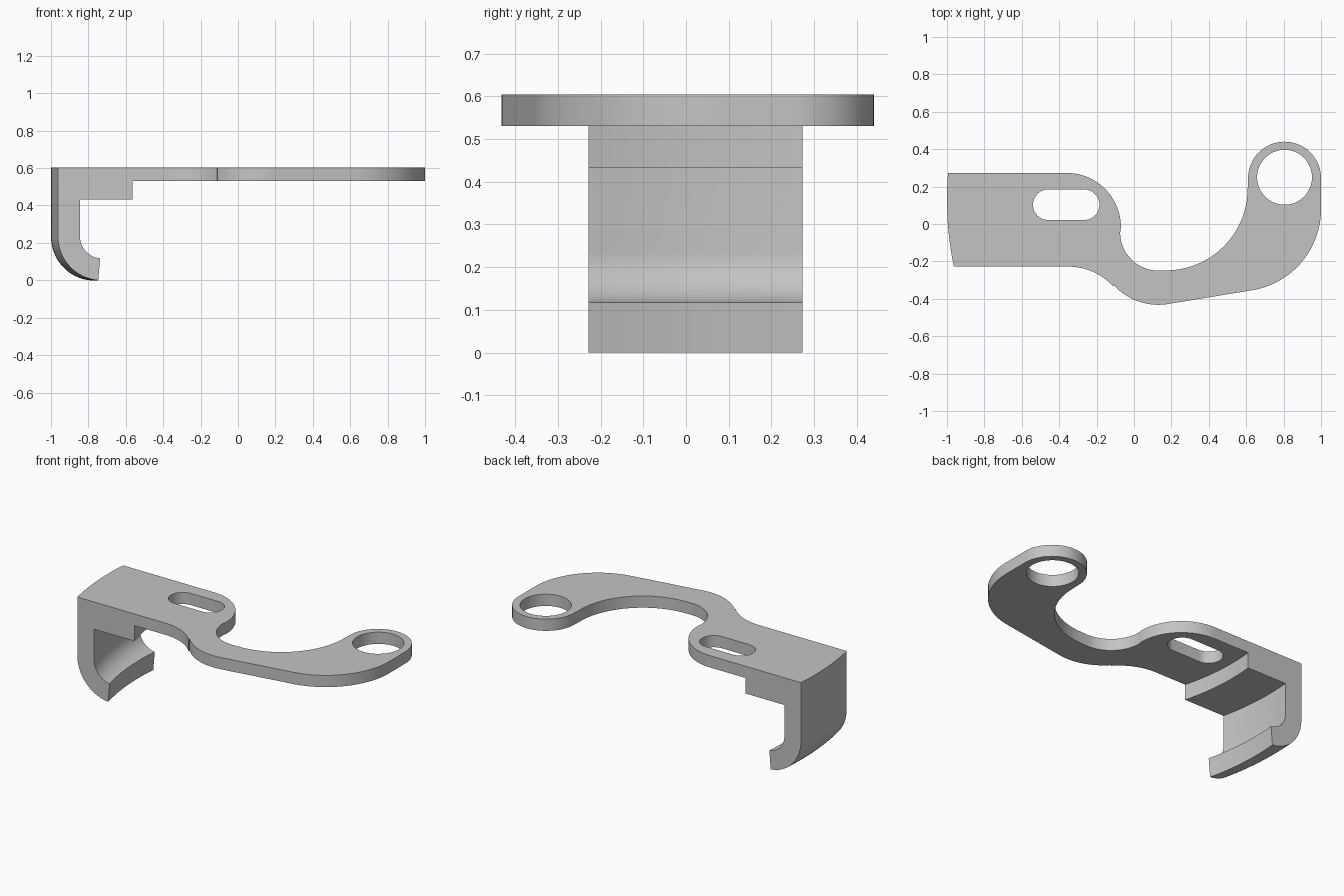
import bpy
import bmesh
from math import cos, sin, sqrt, radians

cube = bpy.data.objects.get("Cube")
if cube:
    bpy.data.objects.remove(cube)

TOP, PLATE_BOTTOM, BLOCK_BOTTOM = 0.604, 0.53, 0.432
FRONT, BACK = -0.228, 0.273
AXIS_X, AXIS_Y = 0.75, 0.13      # upright axis the hook is swept around
STEP_X = -0.565
STEPS = 24
SIDE_YS = [FRONT + (BACK - FRONT) * i / STEPS for i in range(STEPS + 1)]


def arc(cx, cy, r, start, end, n=24):
    angles = [radians(start + (end - start) * i / n) for i in range(n + 1)]
    return [(cx + r * cos(a), cy + r * sin(a)) for a in angles]


def swept_x(x, y):
    """Where a point of the front section lands after sweeping to y."""
    r2 = (AXIS_X - x) ** 2 + (FRONT - AXIS_Y) ** 2
    return AXIS_X - sqrt(r2 - (y - AXIS_Y) ** 2)


# Flat arm: outline, slot and ring hole as one filled curve
outline = (
    [(swept_x(STEP_X, y), y) for y in SIDE_YS]
    + arc(-0.36, -0.017, 0.29, 90, 0)
    + arc(0.13, -0.045, 0.204, 180, 270)
    + arc(0.17, 0.19, 0.438, 272, 360, 32)
    + arc(0.805, 0.245, 0.195, 180, 0, 40)
    + arc(0.56, 0.08, 0.44, 0, -80, 32)
    + arc(0.13, -0.11, 0.322, -80, -138)
    + arc(-0.35, -0.549, 0.321, 42, 90)
)
slot = arc(-0.458, 0.103, 0.082, 90, 270) + arc(-0.267, 0.103, 0.082, -90, 90)
ring_hole = arc(0.805, 0.25, 0.147, 0, 352.5, 47)

curve = bpy.data.curves.new("arm_outline", 'CURVE')
curve.dimensions = '2D'
curve.fill_mode = 'BOTH'
curve.extrude = (TOP - PLATE_BOTTOM) / 2
for loop in (outline, slot, ring_hole):
    spline = curve.splines.new('POLY')
    spline.points.add(len(loop) - 1)
    for point, (x, y) in zip(spline.points, loop):
        point.co = (x, y, 0, 1)
    spline.use_cyclic_u = True
helper = bpy.data.objects.new("arm_outline", curve)
bpy.context.collection.objects.link(helper)
depsgraph = bpy.context.evaluated_depsgraph_get()
plate = bpy.data.meshes.new_from_object(helper.evaluated_get(depsgraph))
bpy.data.objects.remove(helper)

bm = bmesh.new()
bm.from_mesh(plate)
bpy.data.meshes.remove(plate)
bmesh.ops.translate(bm, verts=bm.verts, vec=(0, 0, (TOP + PLATE_BOTTOM) / 2))
bm.normal_update()

# Open the arm's left end so it welds to the hook
seam = [f for f in bm.faces
        if f.calc_center_median().x < STEP_X + 0.005 and abs(f.normal.x) > 0.9]
bmesh.ops.delete(bm, geom=seam, context='FACES')

# Hook: section with a rounded lip, swept from front to back
section = (
    [(-0.963, TOP)]
    + arc(-0.727, 0.235, 0.236, 180, 265)
    + arc(-0.727, 0.235, 0.118, 265, 180)
    + [(-0.845, BLOCK_BOTTOM), (STEP_X, BLOCK_BOTTOM),
       (STEP_X, PLATE_BOTTOM), (STEP_X, TOP)]
)
rows = [[bm.verts.new((swept_x(x, y), y, z)) for x, z in section] for y in SIDE_YS]
count = len(section)
for a, b in zip(rows, rows[1:]):
    for i in range(count):
        if i != count - 2:       # the arm joins here
            j = (i + 1) % count
            bm.faces.new((a[i], a[j], b[j], b[i]))
bm.faces.new(rows[0])
bm.faces.new(rows[-1][::-1])

bmesh.ops.remove_doubles(bm, verts=bm.verts, dist=0.0002)
bmesh.ops.recalc_face_normals(bm, faces=bm.faces)

mesh = bpy.data.meshes.new("hooked_bracket")
bm.to_mesh(mesh)
bm.free()
bracket = bpy.data.objects.new("hooked_bracket", mesh)
bpy.context.collection.objects.link(bracket)

# Plain grey finish
grey = bpy.data.materials.new("light_grey")
grey.use_nodes = True
color = (0.55, 0.55, 0.55, 1)
grey.diffuse_color = color
grey.node_tree.nodes["Principled BSDF"].inputs["Base Color"].default_value = color
mesh.materials.clear()
mesh.materials.append(grey)
for face in mesh.polygons:
    face.material_index = 0

bpy.ops.object.select_all(action='DESELECT')
bracket.select_set(True)
bpy.context.view_layer.objects.active = bracket
bpy.ops.object.shade_smooth_by_angle(angle=radians(30))
